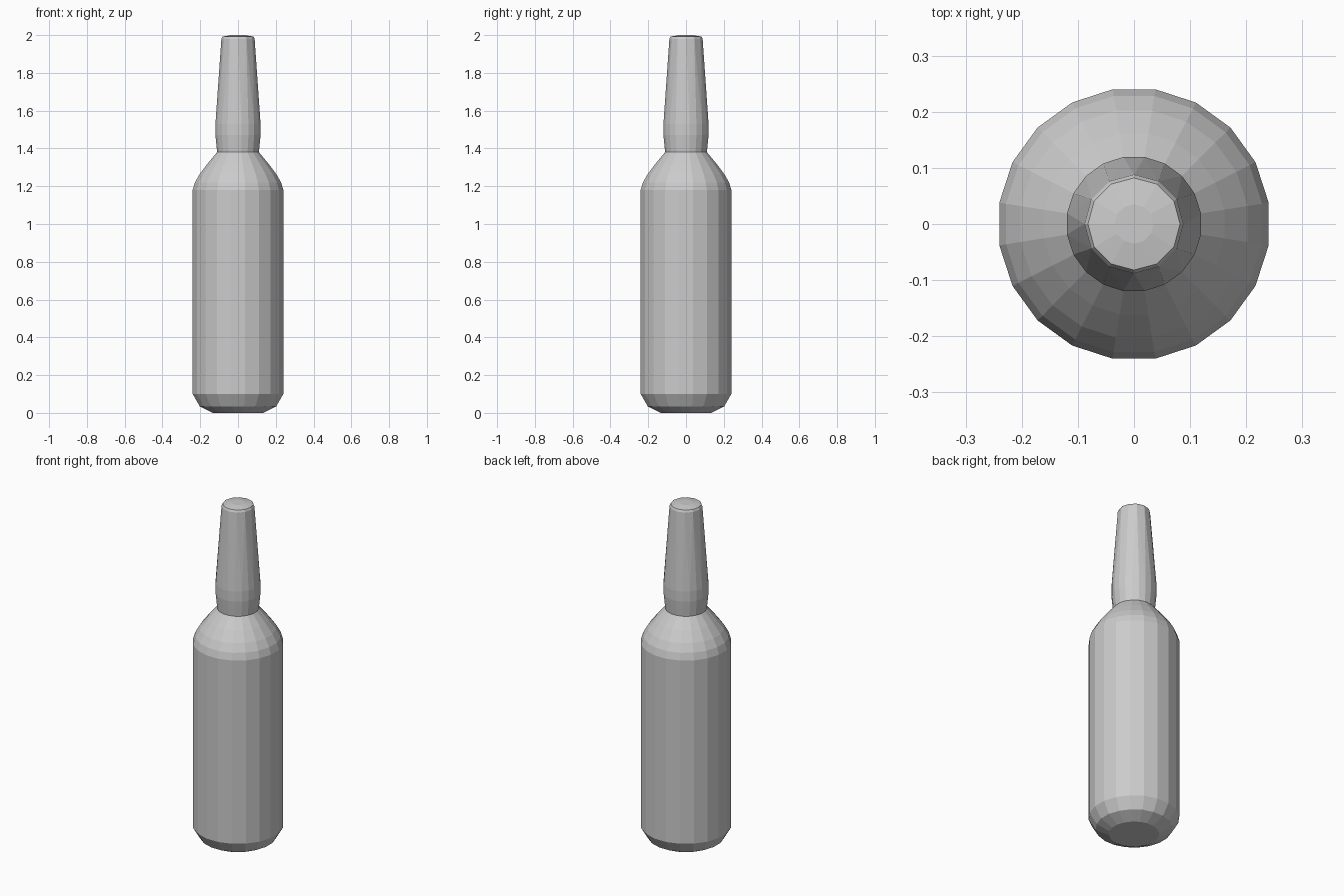
import bpy
import bmesh
from math import cos, sin, pi

cube = bpy.data.objects.get("Cube")
if cube:
    bpy.data.objects.remove(cube, do_unlink=True)

# Single plain grey
grey = bpy.data.materials.new("plain grey")
grey.use_nodes = True
colour = (0.6, 0.6, 0.6, 1)
grey.diffuse_color = colour
grey.node_tree.nodes["Principled BSDF"].inputs["Base Color"].default_value = colour


def ring(bm, radius, z, sides, turn):
    """Closed loop of edges; turn is a fraction of one side."""
    verts = [bm.verts.new((radius * cos(2 * pi * (i + turn) / sides),
                           radius * sin(2 * pi * (i + turn) / sides), z))
             for i in range(sides)]
    return verts, [bm.edges.new((verts[i - 1], verts[i])) for i in range(sides)]


# Profile from base to mouth: radius, height, sides, turn
profile = [
    (0.135, 0.0, 20, 0.5),
    (0.205, 0.035, 20, 0.5),
    (0.243, 0.1, 20, 0.5),
    (0.243, 1.18, 20, 0.5),
    (0.231, 1.22, 20, 0.5),
    (0.205, 1.265, 20, 0.5),
    (0.163, 1.32, 20, 0.5),
    (0.112, 1.38, 20, 0.5),
    (0.121, 1.47, 20, 0.5),
    (0.121, 1.53, 20, 0.5),
    (0.088, 1.98, 12, 0),
    (0.082, 1.992, 12, 0),
    (0.035, 2.0, 12, 0),
]

bm = bmesh.new()
rings = [ring(bm, *point) for point in profile]
for (_, lower), (_, upper) in zip(rings, rings[1:]):
    bmesh.ops.bridge_loops(bm, edges=lower + upper)

# Base and stopper faces
bm.faces.new(rings[0][0])
bm.faces.new(rings[-1][0])
bmesh.ops.recalc_face_normals(bm, faces=bm.faces[:])

mesh = bpy.data.meshes.new("bottle")
bm.to_mesh(mesh)
bm.free()
mesh.materials.append(grey)
bottle = bpy.data.objects.new("bottle", mesh)
bpy.context.collection.objects.link(bottle)
